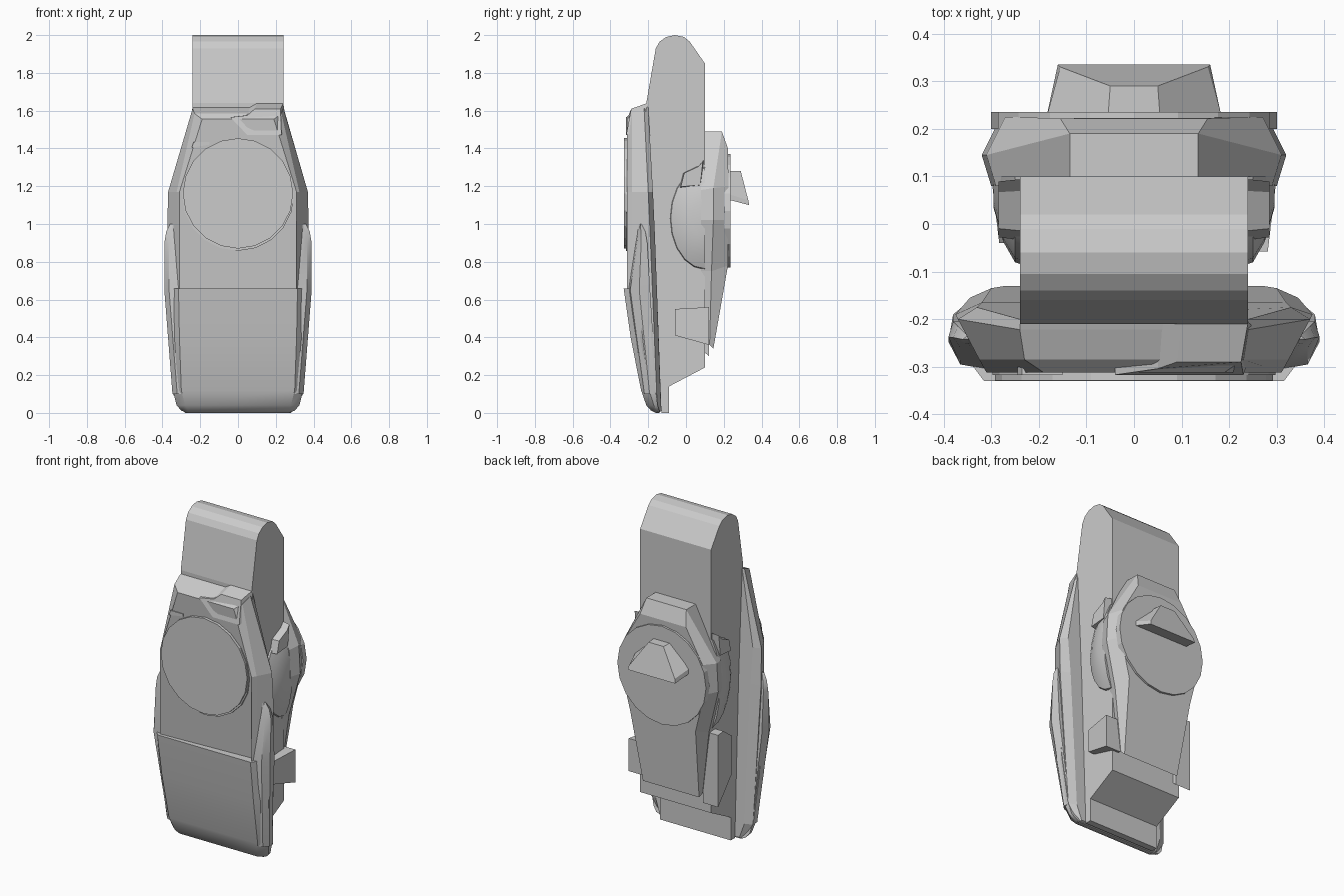
import bpy, bmesh, math

if "Cube" in bpy.data.objects:
    bpy.data.objects.remove(bpy.data.objects["Cube"])


def loft(name, rings, smooth=None):
    """Skin a stack of equal-length point rings and cap both ends."""
    bm = bmesh.new()
    vs = [[bm.verts.new(p) for p in r] for r in rings]
    n = len(rings[0])
    for a, b in zip(vs, vs[1:]):
        for i in range(n):
            j = (i + 1) % n
            bm.faces.new((a[i], a[j], b[j], b[i]))
    bm.faces.new(vs[0])
    bm.faces.new(vs[-1])
    bmesh.ops.recalc_face_normals(bm, faces=bm.faces)
    me = bpy.data.meshes.new(name)
    bm.to_mesh(me)
    bm.free()
    ob = bpy.data.objects.new(name, me)
    bpy.context.collection.objects.link(ob)
    if smooth:
        bpy.ops.object.select_all(action='DESELECT')
        ob.select_set(True)
        bpy.context.view_layer.objects.active = ob
        bpy.ops.object.shade_smooth_by_angle(angle=math.radians(smooth))
    return ob


def sym(half):
    """Complete a right-hand half outline with its mirror image."""
    return half + [(-x, y, z) for x, y, z in reversed(half)]


def side_prism(name, yz, x0, x1, inset=1.0):
    """Extrude a side-view profile along x, optionally tapering the end."""
    cy = sum(p[0] for p in yz) / len(yz)
    cz = sum(p[1] for p in yz) / len(yz)
    end = [(x1, cy + (y - cy) * inset, cz + (z - cz) * inset) for y, z in yz]
    return loft(name, [[(x0, y, z) for y, z in yz], end])


def disc(name, r, z, y0, y1, n):
    ring = [(r * math.cos(2 * math.pi * i / n), r * math.sin(2 * math.pi * i / n)) for i in range(n)]
    return loft(name, [[(x, y, z + h) for x, h in ring] for y in (y0, y1)])


# Core slab with rounded top and stepped foot
core = [(-.13, 0), (-.09, 0), (-.09, .14), (.1, .24), (.1, 1.85), (.02, 1.965), (-.01, 1.99),
        (-.06, 2), (-.105, 1.99), (-.14, 1.965), (-.16, 1.93), (-.21, 1.64), (-.2, 1.1)]
ob = side_prism("core_slab", core, -.24, .24)

# Faceted front shell
loft("front_shell", [
    sym([(.24, -.2, 1.62), (.33, -.175, 1.17), (.32, -.165, .95), (.3, -.135, .1), (.27, -.13, .01)]),
    sym([(.24, -.222, 1.612), (.37, -.2, 1.17), (.375, -.19, .95), (.345, -.155, .1), (.28, -.15, 0)]),
    sym([(.23, -.285, 1.585), (.325, -.285, 1.17), (.325, -.285, .66), (.315, -.24, .2), (.275, -.16, .01)]),
    sym([(.19, -.312, 1.555), (.31, -.312, 1.17), (.31, -.312, .66), (.3, -.25, .2), (.27, -.165, .02)])])

# Lower front plate, tapering to a rounded toe
sections = [(.658, .375, -.2, -.25, .315, -.33), (.4, .367, -.185, -.23, .31, -.293),
            (.12, .345, -.16, -.195, .3, -.238), (.04, .325, -.15, -.17, .28, -.21),
            (.012, .3, -.14, -.155, .265, -.185), (0, .27, -.14, -.15, .25, -.16)]
loft("lower_front_plate", [sym([(xo, yb, z), (xo, ym, z), (xi, yf, z)])
                           for z, xo, yb, ym, xi, yf in sections], 35)

# Round front cover and its rim
disc("front_cover_rim", .297, 1.155, -.3, -.317, 20)
disc("front_cover", .292, 1.162, -.3, -.329, 20)

# Asymmetric raised panel and small slat on the shell
loft("raised_panel", [
    [(-.04, -.22, 1.57), (.05, -.21, 1.61), (.1, -.205, 1.64), (.24, -.205, 1.64), (.26, -.23, 1.5), (.05, -.23, 1.47)],
    [(-.04, -.317, 1.565), (.05, -.304, 1.575), (.09, -.29, 1.61), (.225, -.29, 1.61), (.23, -.317, 1.47), (.05, -.317, 1.47)]])
loft("shell_slat", [[(-.245, y, 1.405), (-.15, y, 1.42), (-.15, y, 1.435), (-.235, y, 1.435)]
                    for y in (-.28, -.317)])

# Rear pod, wide at mid-depth, narrowing down to a tail
loft("rear_pod", [
    sym([(.135, .08, 1.49), (.29, .08, 1.18), (.3, .08, 1.02), (.24, .08, .75), (.19, .08, .4)]),
    sym([(.135, .19, 1.49), (.31, .145, 1.19), (.32, .145, 1.02), (.25, .135, .75), (.2, .125, .36)]),
    sym([(.155, .222, 1.4), (.27, .225, 1.2), (.28, .225, 1.02), (.22, .222, .78), (.19, .145, .34)])])
disc("rear_cover", .3, 1.07, .2, .235, 20)

# Wedge fin on the rear cover
loft("rear_fin", [
    sym([(.055, .22, 1.28), (.185, .22, 1.16), (.185, .22, 1.13)]),
    sym([(.05, .29, 1.28), (.155, .33, 1.125), (.16, .335, 1.1)])])

# Parts repeated on both sides
for s, tag in ((1, "right"), (-1, "left")):
    # slim pad wrapping the hip
    pads = [(1.0, .345, .36, -.235, -.25), (.96, .32, .38, -.215, -.262), (.9, .31, .39, -.205, -.27),
            (.65, .31, .39, -.19, -.305), (.1, .29, .347, -.155, -.23)]
    loft("hip_pad_" + tag, [[(s * xi, yb, z), (s * (xo - .01), yb, z), (s * xo, (yb + yf) / 2, z),
                             (s * (xo - .025), yf + .01, z), (s * xi, yf, z)]
                            for z, xi, xo, yb, yf in pads], 35)
    # bulge blending the pod into the slab
    rings = []
    for x, k in ((.22, 1), (.25, .95), (.275, .72), (.295, .35)):
        rings.append([(s * x, .1 + .19 * k * math.cos(a), 1.03 + .28 * k * math.sin(a))
                      for a in (math.pi * (.5 + i / 10) for i in range(11))])
    loft("side_bulge_" + tag, rings, 40)
    # small lug above the bulge
    side_prism("side_lug_" + tag, [(-.035, 1.19), (-.015, 1.27), (.07, 1.31), (.095, 1.34), (.08, 1.2)],
               s * .23, s * .285, .9)

# Low side blocks: short on the right, taller on the left
for name, s, yz in (("side_block_right", 1, [(-.058, .55), (.122, .56), (.122, .36), (-.058, .41)]),
                    ("side_block_left", -1, [(-.04, .67), (.06, .74), (.122, .74), (.122, .3), (-.04, .44)])):
    loft(name, [[(s * .2, y, z) for y, z in yz],
                [(s * (.288 + .12 * y), y, z) for y, z in yz]])
